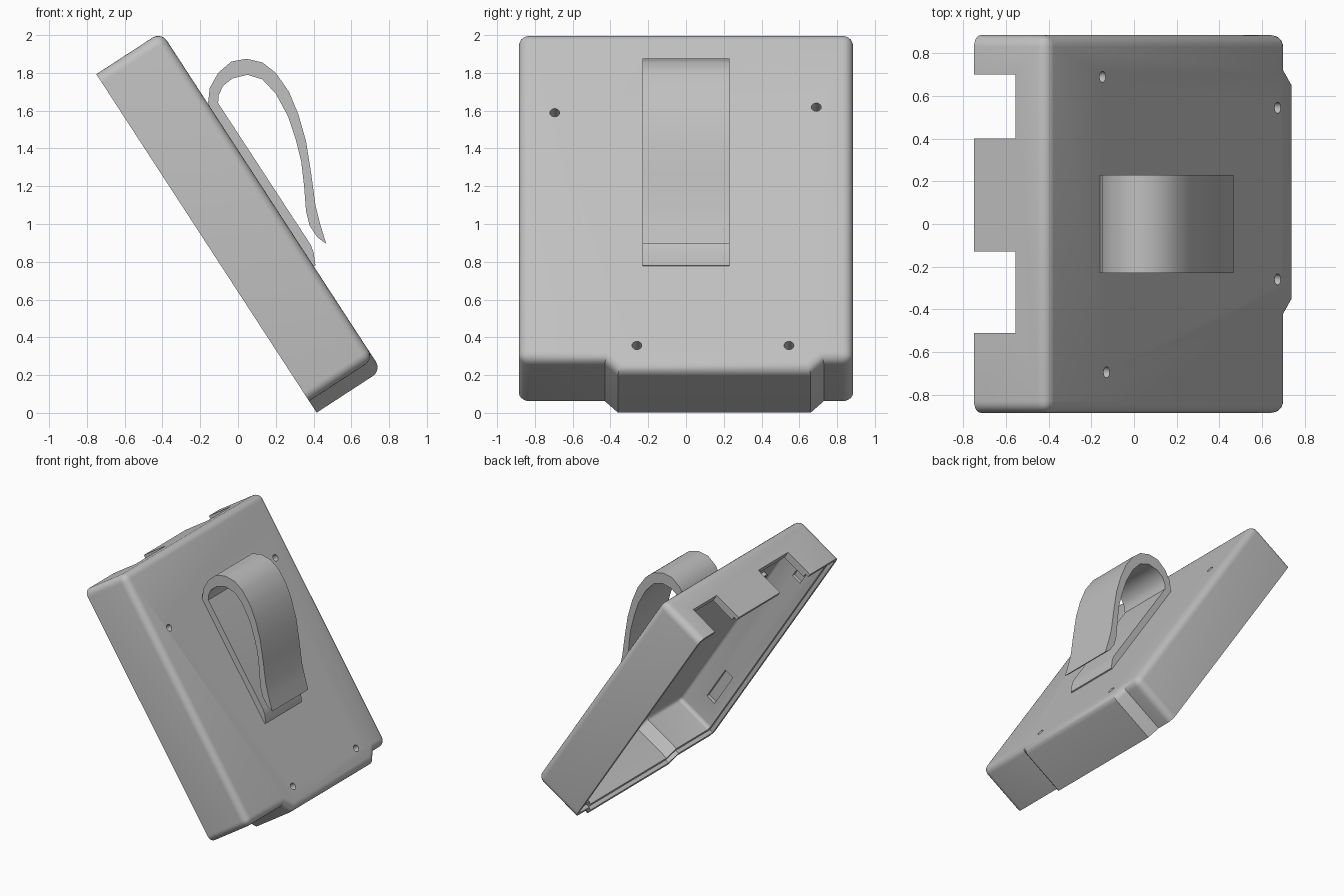
import bpy, bmesh, math
from mathutils import Matrix, Vector

if "Cube" in bpy.data.objects:
    bpy.data.objects.remove(bpy.data.objects["Cube"], do_unlink=True)

# Case frame: local x runs down the length, y across, z outward from the open rim
LENGTH, HALF, DEPTH = 2.065, 0.885, 0.41
WALL, ROUND = 0.06, 0.055
TILT = math.atan2(0.838, 0.5455)
FRAME = Matrix.Translation((-0.75, 0, 1.793)) @ Matrix.Rotation(TILT, 4, 'Y')

grey = bpy.data.materials.new("plain_grey")
grey.use_nodes = True
colour = (0.53, 0.53, 0.53, 1)
grey.diffuse_color = colour
grey.node_tree.nodes["Principled BSDF"].inputs["Base Color"].default_value = colour


def add_object(name, bm, matrix):
    bmesh.ops.recalc_face_normals(bm, faces=bm.faces)
    mesh = bpy.data.meshes.new(name)
    bm.to_mesh(mesh)
    bm.free()
    mesh.materials.append(grey)
    obj = bpy.data.objects.new(name, mesh)
    obj.matrix_world = matrix
    bpy.context.collection.objects.link(obj)
    return obj


def activate(obj):
    bpy.ops.object.select_all(action='DESELECT')
    obj.select_set(True)
    bpy.context.view_layer.objects.active = obj


def prism(points, offset):
    bm = bmesh.new()
    face = bm.faces.new([bm.verts.new(p) for p in points])
    new = bmesh.ops.extrude_face_region(bm, geom=[face])["geom"]
    bmesh.ops.translate(bm, vec=offset,
                        verts=[v for v in new if isinstance(v, bmesh.types.BMVert)])
    return bm


def case_prism(inset, low, high, radius):
    """Case outline shrunk by inset, rounded along the outer face and corners."""
    k = inset * 0.414
    end, tab, side = LENGTH - inset, LENGTH + 0.073 - inset, HALF - inset
    outline = [(inset, -side), (end, -side), (end, k - 0.43), (tab, k - 0.36),
               (tab, 0.66 - k), (end, 0.73 - k), (end, side), (inset, side)]
    bm = prism([(x, y, low) for x, y in outline], (0, 0, high - low))
    edges = []
    for e in bm.edges:
        a, b = (v.co for v in e.verts)
        upright = abs(a.z - b.z) > 0.001
        if (upright and abs(abs(a.y) - side) < 0.001) or min(a.z, b.z) > high - 0.001:
            edges.append(e)
    if radius:
        bmesh.ops.bevel(bm, geom=edges, offset=radius, segments=5, profile=0.5,
                        affect='EDGES', clamp_overlap=True)
    return bm


def box(x0, x1, y0, y1, z0, z1):
    return prism([(x0, y0, z0), (x1, y0, z0), (x1, y1, z0), (x0, y1, z0)],
                 (0, 0, z1 - z0))


def cylinder(x, y, radius, low, high):
    bm = bmesh.new()
    bmesh.ops.create_cone(bm, cap_ends=True, segments=20, radius1=radius,
                          radius2=radius, depth=high - low,
                          matrix=Matrix.Translation((x, y, (low + high) / 2)))
    return bm


def combine(target, bm, operation='DIFFERENCE'):
    cutter = add_object("cutter", bm, FRAME)
    cutter.hide_render = True
    mod = target.modifiers.new("cut", 'BOOLEAN')
    mod.operation, mod.solver, mod.object = operation, 'EXACT', cutter
    activate(target)
    bpy.ops.object.modifier_apply(modifier=mod.name)
    bpy.data.objects.remove(cutter, do_unlink=True)


# Hollow case with a stepped rim
case = add_object("case_shell", case_prism(0, 0, DEPTH, ROUND), FRAME)
combine(case, case_prism(WALL, -0.1, DEPTH - WALL, 0.03))
combine(case, case_prism(WALL / 2, -0.1, 0.03, 0))

# Connector notches in the top wall
for y0, y1 in [(-0.51, -0.13), (0.40, 0.70)]:
    combine(case, box(-0.1, 0.15, y0, y1, -0.1, 0.233))

# Latch recesses inside both side walls
for side in (-1, 1):
    for x0, x1 in [(0.22, 0.40), (1.50, 1.80)]:
        y0, y1 = sorted((side * 0.78, side * 0.855))
        combine(case, box(x0, x1, y0, y1, 0.11, 0.19))

# Screw bosses and holes
for x, y in [(0.51, -0.695), (0.475, 0.69), (1.98, -0.26), (1.98, 0.545)]:
    combine(case, cylinder(x, y, 0.045, DEPTH - 0.09, DEPTH - 0.03), 'UNION')
    combine(case, cylinder(x, y, 0.026, 0.2, 0.6))

# Belt clip: base plate and sprung loop as one side profile
loop_outer = [(-0.157, 1.65), (-0.15, 1.72), (-0.105, 1.80), (-0.035, 1.86),
              (0.045, 1.875), (0.13, 1.855), (0.20, 1.80), (0.27, 1.70),
              (0.32, 1.58), (0.36, 1.44), (0.387, 1.27), (0.41, 1.10),
              (0.435, 1.0), (0.467, 0.895)]
loop_inner = [(0.42, 0.93), (0.38, 0.99), (0.36, 1.07), (0.35, 1.20),
              (0.335, 1.33), (0.305, 1.45), (0.265, 1.57), (0.20, 1.69),
              (0.13, 1.765), (0.05, 1.79), (-0.03, 1.77), (-0.08, 1.73),
              (-0.103, 1.68), (-0.105, 1.64)]
base = [(0.385, 0.89), (0.40, 0.85), (0.41, 0.78), (0.385, 0.77), (-0.165, 1.615)]
profile = [(x, -0.23, z) for x, z in loop_outer + loop_inner + base]
clip = add_object("belt_clip", prism(profile, Vector((0, 0.46, 0))), Matrix())

for obj in (case, clip):
    activate(obj)
    bpy.ops.object.shade_smooth_by_angle(angle=math.radians(32))
